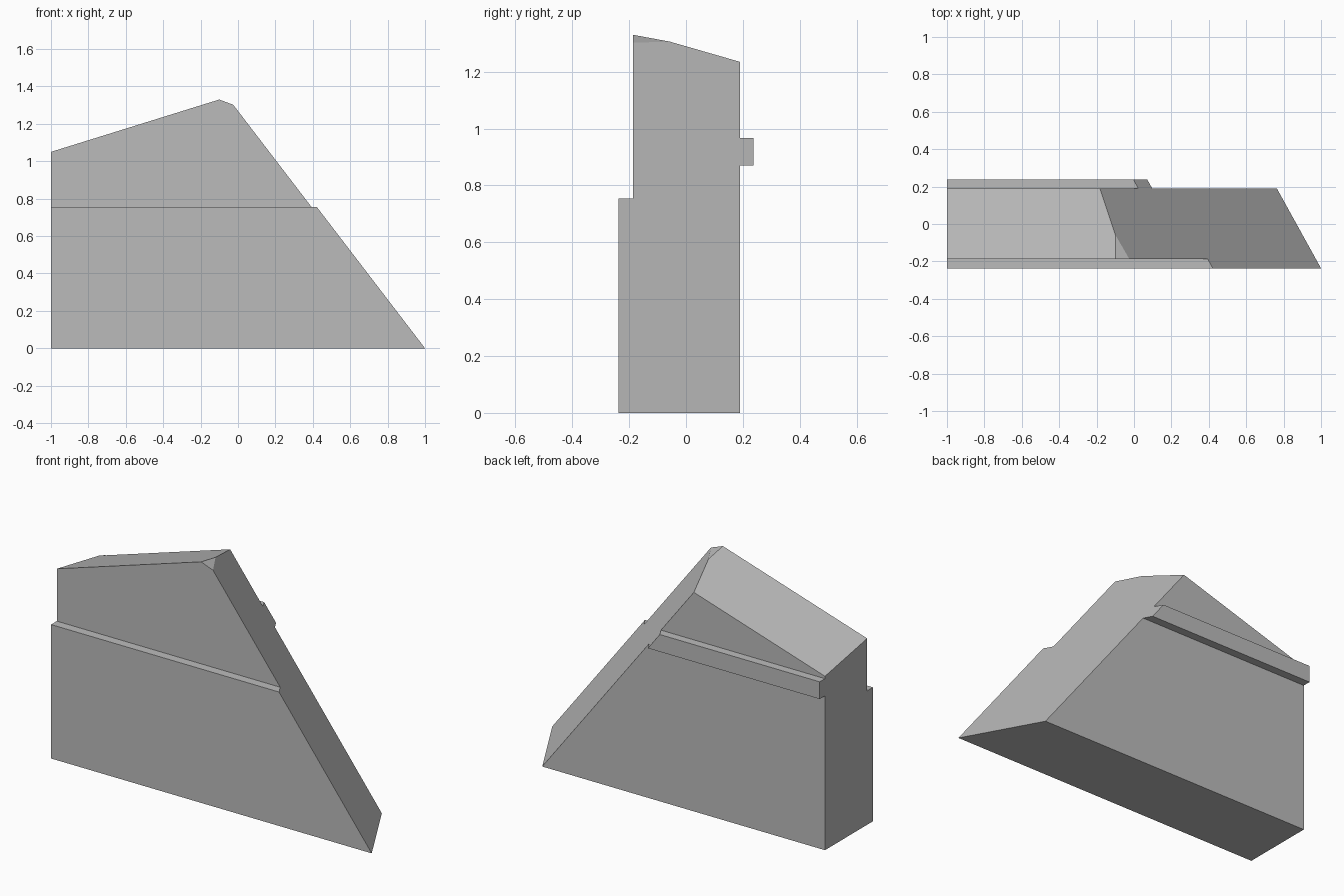
import bpy
import bmesh
from mathutils import Vector

cube = bpy.data.objects.get("Cube")
if cube:
    bpy.data.objects.remove(cube, do_unlink=True)

grey = bpy.data.materials.new("plain grey")
grey.use_nodes = True
color = (0.5, 0.5, 0.5, 1)
grey.diffuse_color = color
grey.node_tree.nodes["Principled BSDF"].inputs["Base Color"].default_value = color

# Wall cross-section (y, z): stepped front, projecting band at the back
front, step, wall, band = -0.237, -0.186, 0.19, 0.237
profile = [(front, 0), (wall, 0), (wall, 0.87), (band, 0.87), (band, 0.967),
           (wall, 0.967), (wall, 1.5), (step, 1.5), (step, 0.755), (front, 0.755)]

bm = bmesh.new()
end = bm.faces.new([bm.verts.new((-1, y, z)) for y, z in profile])
ext = bmesh.ops.extrude_face_region(bm, geom=[end])
moved = [v for v in ext["geom"] if isinstance(v, bmesh.types.BMVert)]
bmesh.ops.translate(bm, verts=moved, vec=(2.2, 0, 0))
if not any(f.normal.x < -0.9 and f.calc_center_median().x < -0.9 for f in bm.faces):
    end_edges = [e for e in bm.edges if all(v.co.x < -0.9 for v in e.verts)]
    if any(e.is_boundary for e in end_edges):
        bmesh.ops.contextual_create(bm, geom=end_edges)
bmesh.ops.recalc_face_normals(bm, faces=bm.faces)


def slice_off(point, normal):
    """Remove everything beyond a plane and cap the cut."""
    geom = bm.verts[:] + bm.edges[:] + bm.faces[:]
    cut = bmesh.ops.bisect_plane(bm, geom=geom, dist=1e-5, plane_co=Vector(point),
                                 plane_no=Vector(normal).normalized(), clear_outer=True)
    rim = [e for e in cut["geom_cut"] if isinstance(e, bmesh.types.BMEdge)]
    bmesh.ops.contextual_create(bm, geom=rim)


# Raked end, sloping top and the small corner chamfer
slice_off((1, front, 0), (1, 0.553, 0.766))
peak = (-0.1, step, 1.33)
slice_off(peak, (-0.311, 0.185, 1))
slice_off(peak, (0.375, 0.185, 1))
bmesh.ops.recalc_face_normals(bm, faces=bm.faces)

mesh = bpy.data.meshes.new("sloped_wall")
bm.to_mesh(mesh)
bm.free()
mesh.materials.append(grey)
bpy.context.collection.objects.link(bpy.data.objects.new("sloped_wall", mesh))
